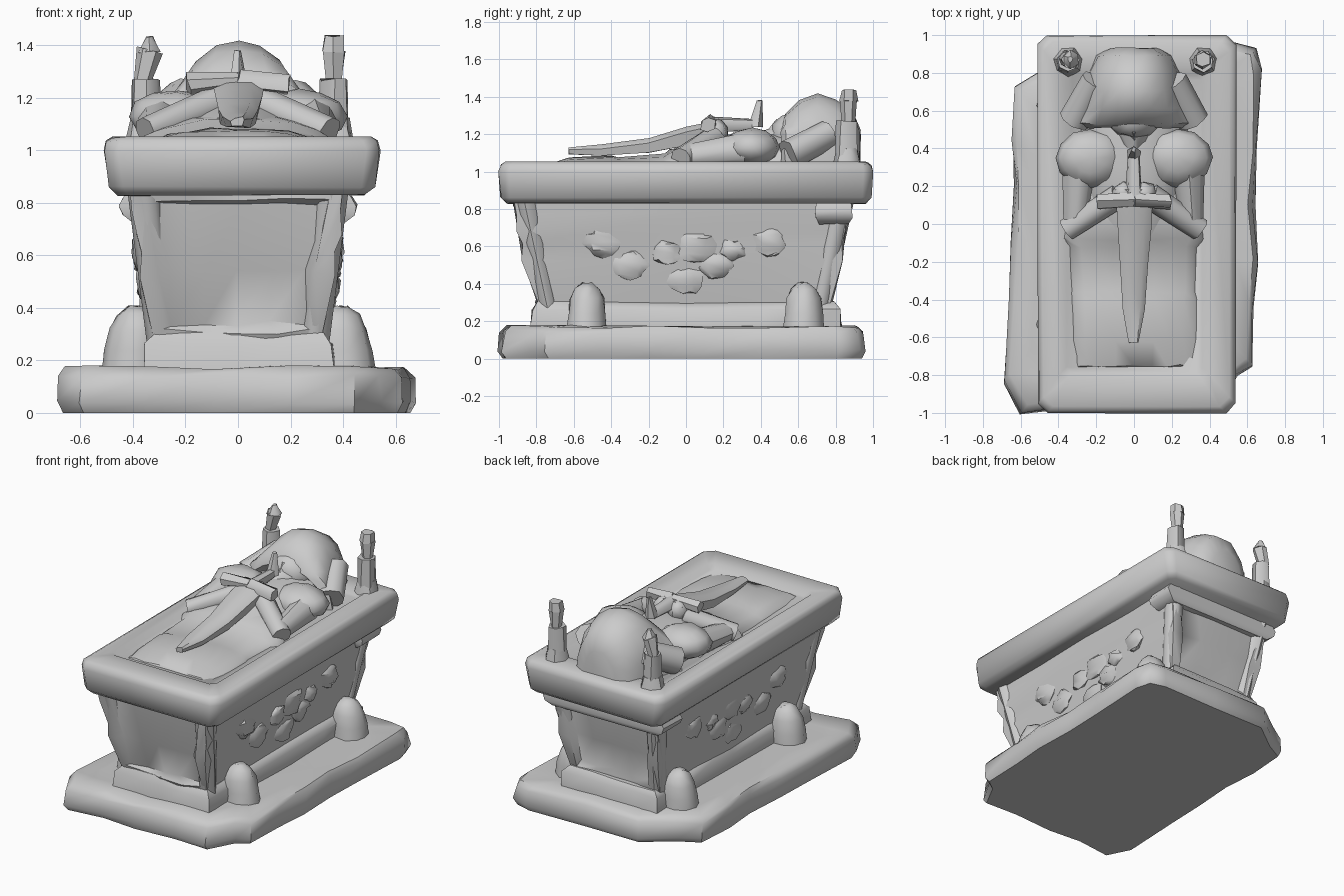
import bpy, bmesh, math, random
from mathutils import Vector

if "Cube" in bpy.data.objects:
    bpy.data.objects.remove(bpy.data.objects["Cube"])

random.seed(4)


def finish(name, bm, jitter=0.0, cuts=0):
    bmesh.ops.recalc_face_normals(bm, faces=bm.faces)
    if cuts:
        long_edges = [e for e in bm.edges if e.calc_length() > .3]
        bmesh.ops.subdivide_edges(bm, edges=long_edges, cuts=cuts, use_grid_fill=True)
    for v in bm.verts:
        if v.co.z > 0.001:
            v.co += Vector([random.uniform(-jitter, jitter) for _ in range(3)])
    me = bpy.data.meshes.new(name)
    bm.to_mesh(me)
    bm.free()
    ob = bpy.data.objects.new(name, me)
    bpy.context.collection.objects.link(ob)
    return ob


def loft_bm(rings):
    bm = bmesh.new()
    vs = [[bm.verts.new(p) for p in r] for r in rings]
    n = len(rings[0])
    for a, b in zip(vs, vs[1:]):
        for i in range(n):
            j = (i + 1) % n
            bm.faces.new((a[i], a[j], b[j], b[i]))
    bm.faces.new(vs[0])
    bm.faces.new(vs[-1])
    return bm


def loft(name, rings, jitter=0.0, cuts=0):
    return finish(name, loft_bm(rings), jitter, cuts)


def rect(hx, hy, z, c=0.0, cx=0.0, cy=0.0):
    """Horizontal rectangle, with chamfered corners when c > 0"""
    if c:
        pts = [(-hx + c, -hy), (hx - c, -hy), (hx, -hy + c), (hx, hy - c),
               (hx - c, hy), (-hx + c, hy), (-hx, hy - c), (-hx, -hy + c)]
    else:
        pts = [(-hx, -hy), (hx, -hy), (hx, hy), (-hx, hy)]
    return [(cx + x, cy + y, z) for x, y in pts]


def arch(y, w, top, bottom=1.02, n=10, dip=0.0):
    """Upright half-round section across the tomb; dip pulls its middle forward"""
    return [(w * math.cos(math.pi * i / n), y - dip * math.sin(math.pi * i / n),
             bottom + (top - bottom) * math.sin(math.pi * i / n)) for i in range(n + 1)]


def blob(name, loc, size, seg=10, jitter=0.006):
    bm = bmesh.new()
    bmesh.ops.create_uvsphere(bm, u_segments=seg, v_segments=6, radius=1)
    for v in bm.verts:
        v.co = Vector([v.co[k] * size[k] + loc[k] for k in range(3)])
    return finish(name, bm, jitter)


def limb(name, a, b, r1, r2, seg=7, jitter=0.005):
    a, b = Vector(a), Vector(b)
    bm = bmesh.new()
    bmesh.ops.create_cone(bm, cap_ends=True, segments=seg, radius1=r1, radius2=r2,
                          depth=(b - a).length)
    q = (b - a).to_track_quat('Z', 'Y')
    for v in bm.verts:
        v.co = q @ v.co + (a + b) / 2
    return finish(name, bm, jitter)


# Rough ground slab with broken outline
outline = [(-.6, -1), (-.35, -.97), (-.1, -.99), (.2, -.97), (.45, -.98), (.54, -.81),
           (.62, -.75), (.63, -.45), (.65, -.2), (.64, .1), (.65, .4), (.67, .82), (.64, .93),
           (.53, .96), (.1, .95), (-.3, .95), (-.5, .8), (-.63, .73), (-.65, .45),
           (-.63, .2), (-.65, -.1), (-.66, -.4), (-.68, -.84)]
loft("base_slab", [[(x * s, y * s, z) for x, y in outline]
                   for z, s in ((0, .98), (.04, 1), (.14, .995), (.172, .955), (.172, .8))], .01)

# Plinth under the chest
loft("plinth", [rect(.36, .83, .16), rect(.36, .82, .26), rect(.32, .79, .3)], .008, 3)

# Tapered chest, carved unevenly, with shallow sunken ends
bm = loft_bm([rect(.32, .77, .26, cy=-.01), rect(.365, .85, .52, cy=-.02),
              rect(.405, .9, .86, cy=-.02)])
bmesh.ops.recalc_face_normals(bm, faces=bm.faces)
for d in (-1, 1):
    bm.normal_update()
    end = [f for f in bm.faces if f.normal.y * d > .8]
    bmesh.ops.inset_region(bm, faces=end, thickness=.07, depth=0)
    bmesh.ops.inset_region(bm, faces=end, thickness=.03, depth=-.025)
finish("chest", bm, .011, 3)

# Moulding below the lid at the head end
loft("head_moulding", [rect(.4, .08, .72, cy=.79), rect(.44, .1, .75, cy=.79),
                       rect(.455, .1, .79, cy=.79), rect(.42, .09, .85, cy=.79)], .005)

# Corner pilasters, rounded feet and carved side relief, mirrored
for s, side in ((-1, "left"), (1, "right")):
    for y0, y1, end in ((-.73, -.86, "front"), (.71, .83, "back")):
        limb(f"{side}_{end}_pilaster", (s * .29, y0, .24), (s * .355, y1, .85), .05, .065, 9)
    for y, end in ((-.53, "front"), (.63, "back")):
        loft(f"{side}_{end}_foot", [
            [(s * (x + r * math.cos(a)), y + .9 * r * math.sin(a), z)
             for a in [math.tau * i / 10 for i in range(10)]]
            for x, r, z in ((.395, .125, .16), (.39, .118, .24), (.385, .105, .32),
                            (.385, .075, .375), (.39, .03, .405))], .006)
    for y, z, size in ((-.1, .57, .09), (.05, .6, .11), (.16, .5, .1), (.25, .58, .07),
                       (-.3, .5, .1), (-.45, .62, .1), (.45, .62, .1), (0, .42, .1)):
        blob(f"{side}_relief", (s * (.29 + .13 * z), y, z), (.03, size, size * .75), 6, .012)

# Lid with rounded rim and sunken top
loft("lid", [rect(.47, .96, .83, .04, .015), rect(.505, .99, .86, .05, .015),
             rect(.525, 1.0, 1.0, .05, .015), rect(.515, .99, 1.035, .05, .015),
             rect(.49, .965, 1.05, .05, .015), rect(.39, .82, 1.05, .03),
             rect(.36, .79, 1.025, .03)], .004)

# Robe over the legs, with hem folds
loft("robe", [arch(y, w, h) for y, w, h in
              ((-.75, .3, 1.04), (-.62, .33, 1.075), (-.4, .33, 1.085), (-.36, .33, 1.075),
               (-.12, .34, 1.09), (-.08, .37, 1.12), (.05, .34, 1.14), (.2, .3, 1.15))], .007)

# Torso, broad shoulders and folded arms
loft("torso", [arch(y, w, h) for y, w, h in
               ((-.06, .2, 1.13), (.1, .25, 1.18), (.3, .28, 1.21), (.55, .28, 1.2))], .006)
for s, side in ((-1, "left"), (1, "right")):
    blob(f"{side}_shoulder", (s * .23, .35, 1.13), (.185, .155, .1), 12)
    limb(f"{side}_upper_arm", (s * .29, .3, 1.11), (s * .31, .0, 1.08), .09, .06, 9)
    limb(f"{side}_sleeve", (s * .35, -.03, 1.07), (s * .08, .15, 1.18), .06, .065, 9)
    blob(f"{side}_hand", (s * .055, .16, 1.21), (.065, .065, .07), 8)

# Hood with hollow opening
loft("hood", [arch(y, w, h, dip=d) for y, w, h, d in
              ((.93, .12, 1.22, 0), (.89, .2, 1.33, 0), (.8, .245, 1.39, 0), (.7, .265, 1.42, 0),
               (.61, .295, 1.385, 0), (.53, .34, 1.31, 0), (.51, .29, 1.25, 0),
               (.58, .2, 1.2, 0))], .006)
for s, side in ((-1, "left"), (1, "right")):
    limb(f"{side}_hood_drape", (s * .2, .76, 1.2), (s * .31, .55, 1.09), .08, .085, 9)

# Face, nose and beard
blob("face", (0, .56, 1.19), (.15, .11, .12))
limb("nose", (0, .5, 1.27), (0, .45, 1.18), .018, .035, 5)
limb("beard", (0, .54, 1.14), (0, .36, 1.17), .14, .03)


# Sword lying on the body, thick along its underside
def blade_ring(y, w, z, t, drop):
    return [(-w, y, z - t), (-w * .5, y, z), (w * .6, y, z), (w, y, z - t),
            (w * .8, y, z - drop), (-w * .8, y, z - drop)]


loft("sword_blade", [blade_ring(.18, .095, 1.28, .03, .1), blade_ring(0, .09, 1.24, .03, .1),
                     blade_ring(-.2, .08, 1.18, .025, .08), blade_ring(-.45, .055, 1.145, .02, .06),
                     blade_ring(-.63, .025, 1.125, .012, .035)], .005)
for s, side in ((-1, "left"), (1, "right")):
    limb(f"{side}_crossguard", (0, .13, 1.265), (s * .19, .12, 1.25), .035, .045, 6, .008)
limb("sword_grip", (0, .12, 1.25), (0, .36, 1.25), .045, .035)
limb("sword_pommel", (.0, .37, 1.24), (0, .395, 1.38), .04, .012, 6)

# Candles at the head corners, left one leaning
for x, lean, side in ((-.35, .015, "left"), (.365, 0, "right")):
    limb(f"{side}_candle_wax", (x, .86, 1.03), (x, .86, 1.12), .08, .06, 7)
    limb(f"{side}_candle", (x, .86, 1.05), (x, .86, 1.27), .062, .055, 7)
    limb(f"{side}_flame_low", (x - lean, .87, 1.26), (x + lean, .87, 1.38), .034, .048, 6)
    limb(f"{side}_flame_tip", (x + lean, .87, 1.375), (x + lean, .87, 1.435), .048,
         .015 if lean else .04, 6)

# Smooth shading with sharp edges kept
for ob in bpy.data.objects:
    ob.select_set(True)
    bpy.context.view_layer.objects.active = ob
bpy.ops.object.shade_smooth_by_angle(angle=math.radians(50))
